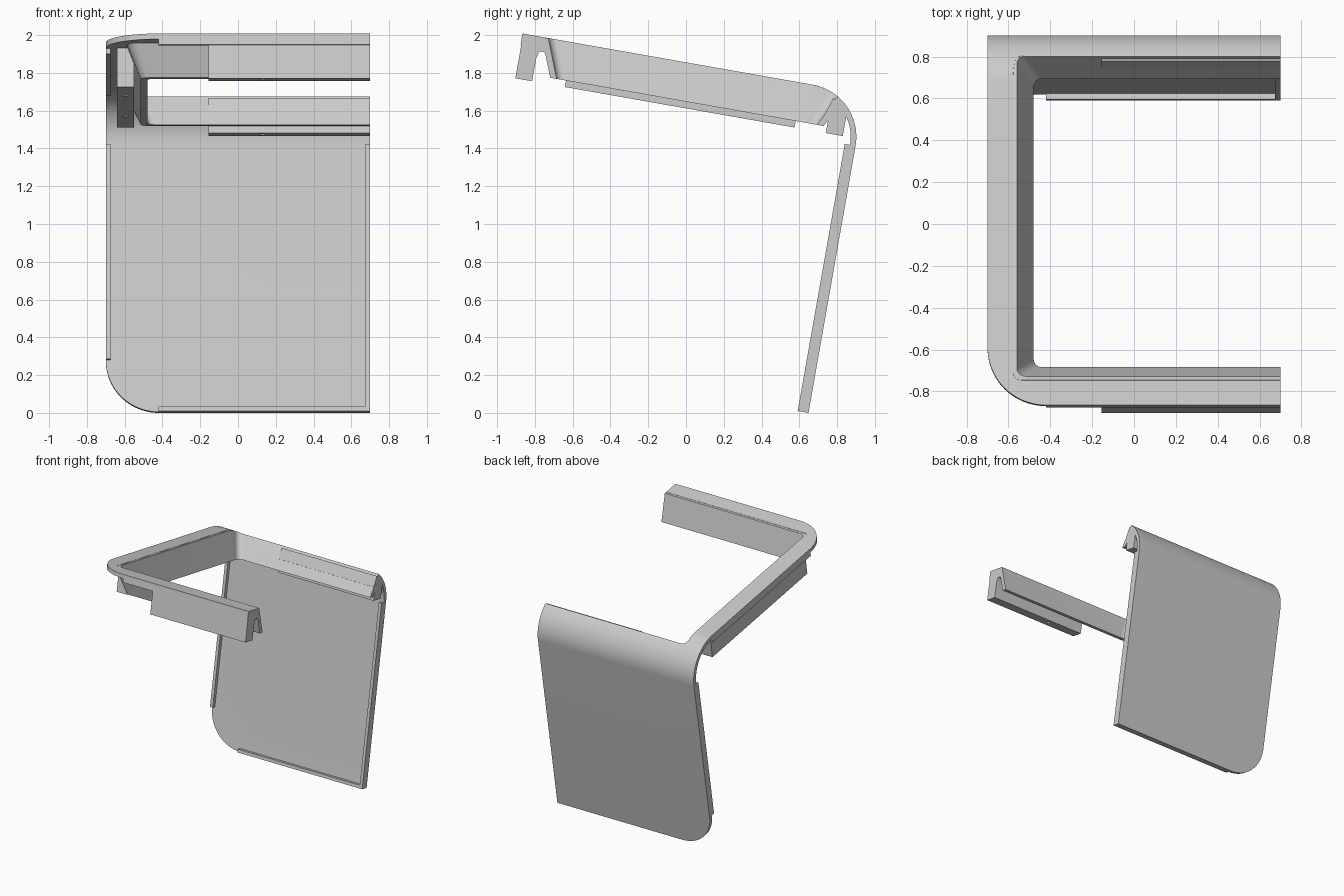
import bpy, bmesh
from math import sin, cos, pi, radians, sqrt
from mathutils import Matrix

cube = bpy.data.objects.get("Cube")
if cube:
    bpy.data.objects.remove(cube)

grey = bpy.data.materials.new("light grey")
grey.use_nodes = True
grey.diffuse_color = (0.6, 0.6, 0.6, 1)
grey.node_tree.nodes["Principled BSDF"].inputs["Base Color"].default_value = (0.6, 0.6, 0.6, 1)

# The part is laid out square, then tilted back at the end
LEFT, END = -0.7, 0.7
FRONT, BACK = -1.2, 0.64
TOP, BOTTOM = 1.82, 0.105
R, SKIN = 0.28, 0.03
BEND_Y, BEND_Z = BACK - R, TOP - R
parts = []


def loft(name, rings):
    """Solid through a row of closed rings, capped at both ends."""
    bm = bmesh.new()
    rows = [[bm.verts.new(p) for p in ring] for ring in rings]
    n = len(rows[0])
    for a, b in zip(rows, rows[1:]):
        for i in range(n):
            j = (i + 1) % n
            bm.faces.new((a[i], a[j], b[j], b[i]))
    bm.faces.new(rows[0])
    bm.faces.new(rows[-1])
    bmesh.ops.recalc_face_normals(bm, faces=bm.faces)
    mesh = bpy.data.meshes.new(name)
    bm.to_mesh(mesh)
    bm.free()
    mesh.materials.append(grey)
    obj = bpy.data.objects.new(name, mesh)
    bpy.context.collection.objects.link(obj)
    parts.append(obj)
    return obj


def prism(name, axis, pts, a, b):
    """Extrude a flat profile along one axis."""
    place = {"x": lambda p, t: (t, p[0], p[1]),
             "y": lambda p, t: (p[0], t, p[1]),
             "z": lambda p, t: (p[0], p[1], t)}[axis]
    return loft(name, [[place(p, t) for p in pts] for t in (a, b)])


def box(name, x, y, z):
    return prism(name, "x", [(y[0], z[0]), (y[1], z[0]), (y[1], z[1]), (y[0], z[1])], *x)


def cut(target, cutter):
    mod = target.modifiers.new("cut", "BOOLEAN")
    mod.operation, mod.solver, mod.object = "DIFFERENCE", "EXACT", cutter
    bpy.context.view_layer.objects.active = target
    bpy.ops.object.modifier_apply(modifier=mod.name)
    parts.remove(cutter)
    bpy.data.objects.remove(cutter)


def arc(cx, cy, r, a0, a1, n):
    return [(cx + r * cos(radians(a0 + (a1 - a0) * i / n)),
             cy + r * sin(radians(a0 + (a1 - a0) * i / n))) for i in range(n + 1)]


def skin_height(y):
    """Height of the outer skin over the rear bend."""
    return TOP if y < BEND_Y else BEND_Z + sqrt(R * R - (y - BEND_Y) ** 2)


def opening(inset, r=0.04):
    """U-shaped outline at a given distance inside the outer edge."""
    x, f, b = LEFT + inset, FRONT + inset, BACK - inset
    side = [(x, BEND_Y + k * (b - r - BEND_Y)) for k in (0, 0.35, 0.7)]
    return ([(END, f)] + arc(x + r, f + r, r, 270, 180, 6) + side
            + arc(x + r, b - r, r, 180, 90, 6) + [(END, b)])


# Bent skin: top plate, rear bend and back panel in one sheet
outer = [(FRONT, TOP)] + arc(BEND_Y, BEND_Z, R, 90, 0, 24) + [(BACK, BOTTOM)]
inner = ([(BACK - SKIN, BOTTOM)] + arc(BEND_Y, BEND_Z, R - SKIN, 0, 90, 24)
         + [(FRONT, TOP - SKIN)])
skin = prism("bent_skin", "x", outer + inner, LEFT, END)

# Rounded free corners of the sheet
for axis, edge, lo, hi in (("z", FRONT, 1.6, 2), ("y", BOTTOM, 0.5, 0.8)):
    c = LEFT + R
    corner = arc(c, edge + R, R, 180, 270, 20)
    corner += [(c, edge - 0.1), (LEFT - 0.1, edge - 0.1), (LEFT - 0.1, edge + R)]
    cut(skin, prism("corner_cutter", axis, corner, lo, hi))

# Tapered opening through the top
cut(skin, loft("opening_cutter", [
    [(min(x, END) + (0.1 if x == END else 0), y, z) for x, y in opening(inset)]
    for inset, z in ((0.20, 1.615), (0.105, 1.86))]))

# Sloping wall around the opening
WALL_Z = 1.615
rows = zip(opening(0.14), opening(0.22), opening(0.185), opening(0.105, 0.06))
loft("opening_wall", [[(*a, skin_height(a[1])), (*b, WALL_Z), (*c, WALL_Z),
                       (*d, skin_height(d[1]) - 0.003)] for a, b, c, d in rows])

# Thickened lips along the straight edges
LIP = 0.025
under = (TOP - 0.06, TOP - SKIN)
behind = (BACK - 0.058, BACK - SKIN)
box("front_lip", (LEFT + R, END), (FRONT, FRONT + LIP), under)
box("side_lip", (LEFT, LEFT + LIP), (FRONT + R, BEND_Y), under)
box("panel_side_lip", (LEFT, LEFT + LIP), behind, (BOTTOM + R, BEND_Z))
box("panel_end_lip", (END - LIP, END), behind, (BOTTOM, BEND_Z))
box("panel_bottom_lip", (LEFT + R, END), behind, (BOTTOM, BOTTOM + LIP))

# Mounting rails under the frame, each with a rounded groove beside the wall
RAIL_Z, UNDER = 1.58, TOP - SKIN + 0.005


def rail(edge, offset, axis, a, b):
    """Rail whose profile starts at an outer edge."""
    prof = [(offset, UNDER), (offset, RAIL_Z), (offset + 0.093, RAIL_Z),
            (offset + 0.093, 1.70), (offset + 0.1, 1.73), (0.125, 1.745),
            (0.14, 1.735), (0.155, 1.71), (0.16, UNDER)]
    return [(edge + o, z) for o, z in prof], axis, a, b


front_rail = prism("front_rail", "x", [(FRONT + o, z) for o, z in (
    (0.004, UNDER), (0.004, RAIL_Z), (0.094, RAIL_Z), (0.094, 1.70), (0.1, 1.73),
    (0.113, 1.745), (0.13, 1.742), (0.142, 1.73), (0.15, 1.70), (0.13, UNDER))],
    -0.155, END)
side_rail = prism("side_rail", "y", [(LEFT + o, z) for o, z in (
    (0.06, UNDER), (0.06, RAIL_Z), (0.15, RAIL_Z), (0.15, 1.71), (0.125, UNDER))],
    -0.93, 0.305)
back_rail = prism("back_rail", "x", [(BACK - o, z) for o, z in (
    (0.076, 1.70), (0.076, RAIL_Z), (0.167, RAIL_Z), (0.167, 1.66),
    (0.185, 1.69), (0.16, 1.77))], -0.155, END)

# Screw holes in the rails
for target, x, y in ((front_rail, 0.13, -1.15), (back_rail, 0.13, 0.52),
                     (side_rail, -0.595, -0.657), (side_rail, -0.595, -0.02)):
    cut(target, prism("hole_cutter", "z", arc(x, y, 0.016, 0, 337.5, 15), 1.5, 1.66))

# Tilt everything and stand it on the ground
tilt = Matrix.Rotation(radians(-10), 4, "X")
for obj in parts:
    obj.data.transform(tilt)
low = min(v.co.z for o in parts for v in o.data.vertices)
bpy.ops.object.select_all(action="DESELECT")
for obj in parts:
    obj.data.transform(Matrix.Translation((0, 0, -low)))
    obj.select_set(True)
bpy.context.view_layer.objects.active = skin
bpy.ops.object.shade_smooth_by_angle(angle=radians(30))
